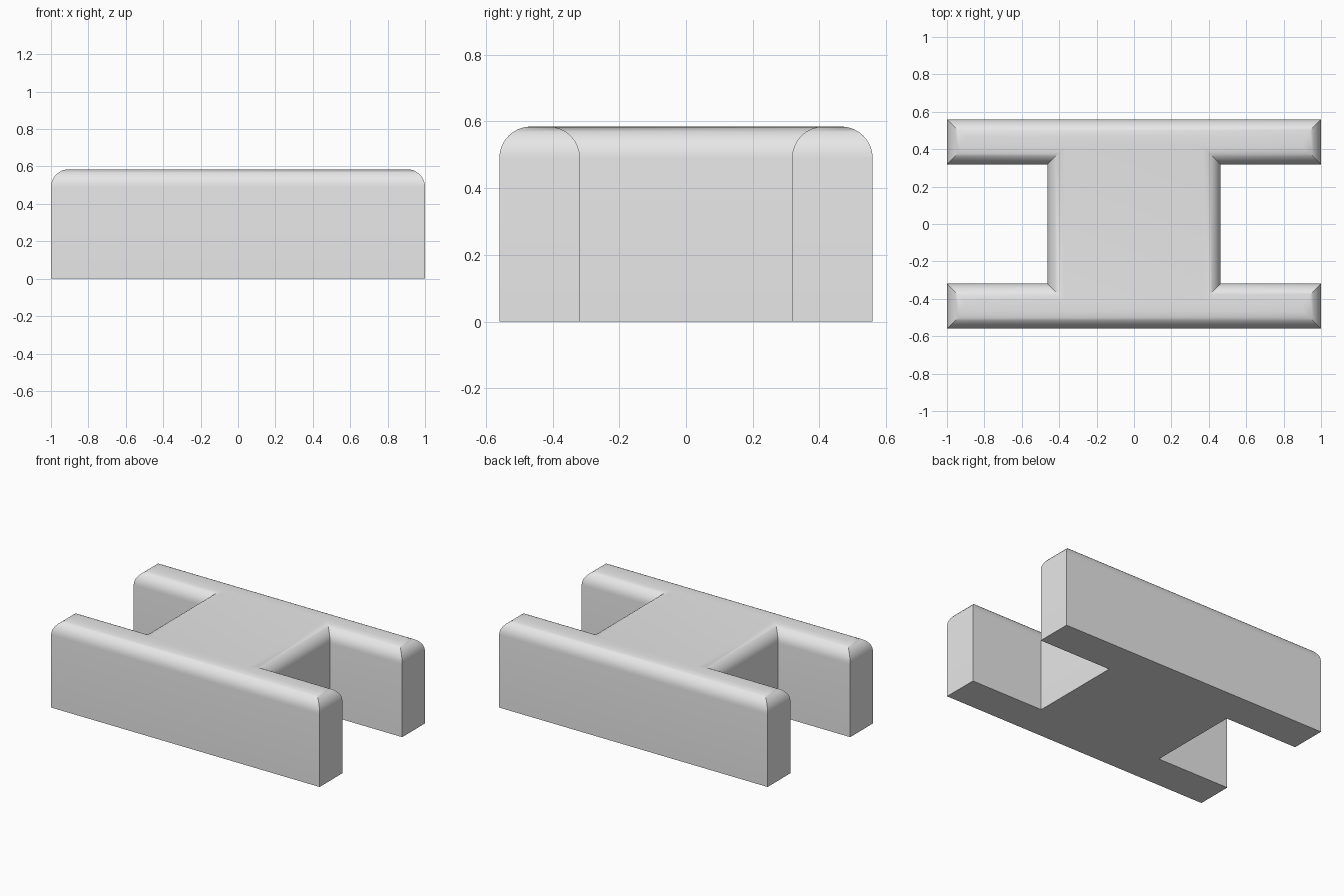
import bpy
import bmesh
import math

cube = bpy.data.objects.get("Cube")
if cube:
    bpy.data.objects.remove(cube, do_unlink=True)

LENGTH, DEPTH, HEIGHT = 1.0, 0.56, 0.585   # half length, half depth, full height
WEB, ARM = 0.463, 0.318                    # half width of web, inner side of arms
RADIUS, STEPS = 0.095, 8


def h_outline(inset):
    """Counter-clockwise H outline, every side moved inwards by inset."""
    x, y, w, a = LENGTH - inset, DEPTH - inset, WEB - inset, ARM + inset
    half = [(x, -y), (x, -a), (w, -a), (w, a), (x, a), (x, y)]
    return half + [(-px, -py) for px, py in half]


# Grey material
grey = bpy.data.materials.new("light grey")
grey.use_nodes = True
colour = (0.8, 0.8, 0.8, 1)
grey.diffuse_color = colour
grey.node_tree.nodes["Principled BSDF"].inputs["Base Color"].default_value = colour

# H block: straight walls, then a quarter-round along the top rim
levels = [(0, 0)]
for i in range(STEPS + 1):
    t = math.pi / 2 * i / STEPS
    levels.append((RADIUS * (1 - math.cos(t)), HEIGHT - RADIUS * (1 - math.sin(t))))

bm = bmesh.new()
rings = [[bm.verts.new((x, y, z)) for x, y in h_outline(inset)] for inset, z in levels]
for low, high in zip(rings, rings[1:]):
    for i in range(len(low)):
        j = (i + 1) % len(low)
        bm.faces.new((low[i], low[j], high[j], high[i]))
bm.faces.new(reversed(rings[0]))
bm.faces.new(rings[-1])

mesh = bpy.data.meshes.new("h_block")
bm.to_mesh(mesh)
bm.free()
mesh.materials.append(grey)
block = bpy.data.objects.new("h_block", mesh)
bpy.context.collection.objects.link(block)

# Smooth rim, sharp corners
bpy.ops.object.select_all(action="DESELECT")
block.select_set(True)
bpy.context.view_layer.objects.active = block
bpy.ops.object.shade_smooth_by_angle(angle=math.radians(30))
